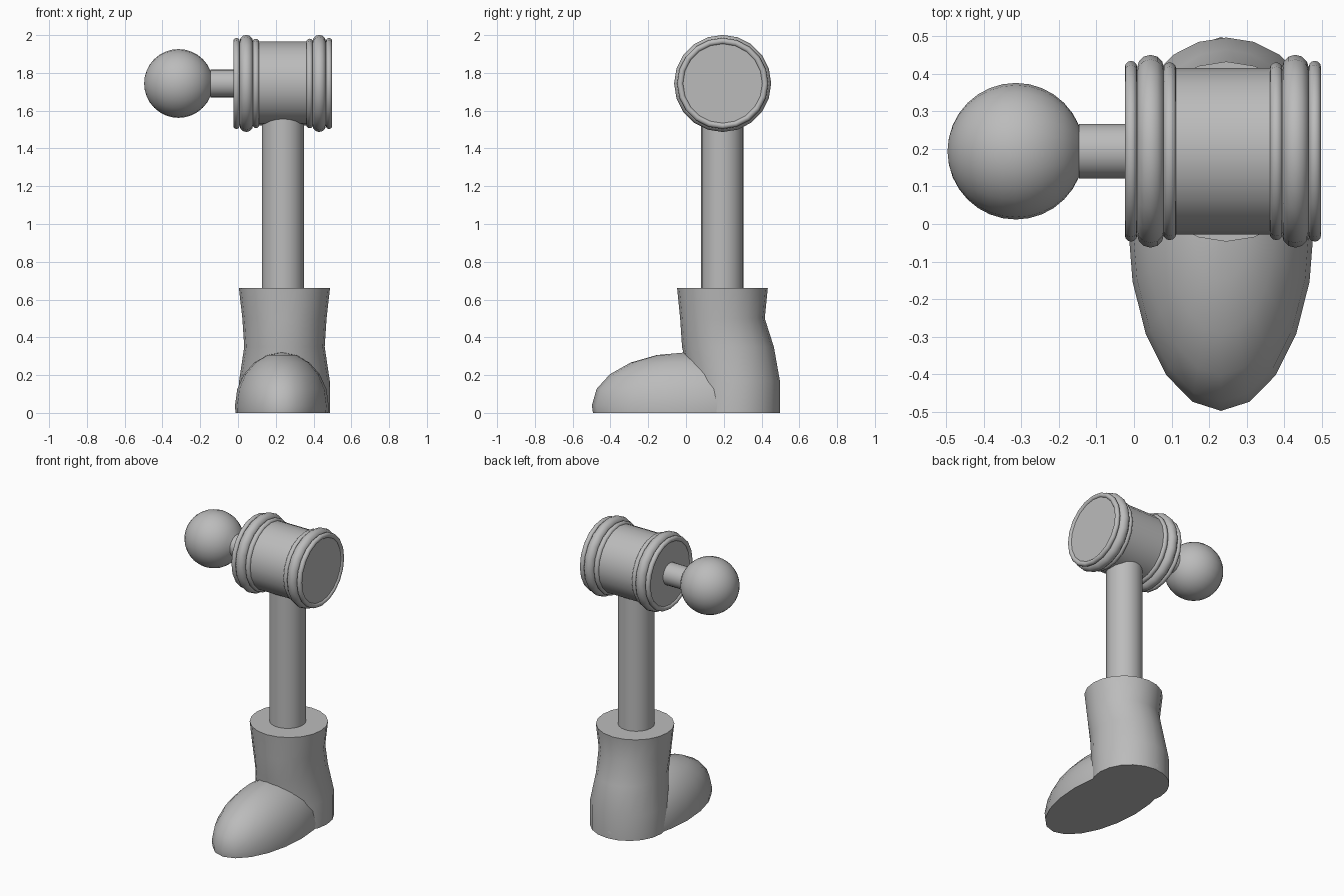
import bpy, bmesh, math
from mathutils import Vector

cube = bpy.data.objects.get("Cube")
if cube:
    bpy.data.objects.remove(cube, do_unlink=True)

grey = bpy.data.materials.new("plain grey")
grey.use_nodes = True
colour = (0.5, 0.5, 0.5, 1)
grey.diffuse_color = colour
grey.node_tree.nodes["Principled BSDF"].inputs["Base Color"].default_value = colour

HUB_Y, HUB_Z = 0.194, 1.744
SIDES = 20


def finish(obj, name):
    obj.name = name
    obj.data.materials.append(grey)
    bpy.ops.object.select_all(action='DESELECT')
    obj.select_set(True)
    bpy.context.view_layer.objects.active = obj
    bpy.ops.object.shade_smooth_by_angle(angle=math.radians(40))


def loft(name, rings, cap_start=True, cap_end=True):
    """Skin a list of equal-length point rings."""
    bm = bmesh.new()
    loops = [[bm.verts.new(p) for p in ring] for ring in rings]
    n = len(loops[0])
    for a, b in zip(loops, loops[1:]):
        for i in range(n):
            j = (i + 1) % n
            bm.faces.new((a[i], a[j], b[j], b[i]))
    if cap_start:
        bm.faces.new(loops[0][::-1])
    if cap_end:
        bm.faces.new(loops[-1])
    bmesh.ops.recalc_face_normals(bm, faces=bm.faces)
    mesh = bpy.data.meshes.new(name)
    bm.to_mesh(mesh)
    bm.free()
    obj = bpy.data.objects.new(name, mesh)
    bpy.context.collection.objects.link(obj)
    finish(obj, name)


def angles(n):
    return [2 * math.pi * i / n for i in range(n)]


def ring_x(x, r, n=SIDES):
    return [(x, HUB_Y + r * math.cos(a), HUB_Z + r * math.sin(a)) for a in angles(n)]


def ring_z(z, cx, cy, rx, ry, n=SIDES):
    return [(cx + rx * math.cos(a), cy + ry * math.sin(a), z) for a in angles(n)]


# Crank handle: ball and peg turned as one piece
ball_r, ball_x = 0.182, -0.315
ball = [ring_x(ball_x - ball_r * math.cos(t), max(ball_r * math.sin(t), 0.001), 24)
        for t in (math.pi * i / 16 * 2 / 2 for i in range(0, 15))]
loft("handle_ball_and_peg", ball + [ring_x(-0.146, 0.073, 24), ring_x(0.02, 0.073, 24)])

# Barrel head
loft("barrel", [ring_x(-0.015, 0.222), ring_x(0.489, 0.222)])

# Rounded bands, mirrored about the barrel's middle
MID = 0.237
for side, label in ((-1, "right"), (1, "left")):
    for offset, outer, tube, band in ((0.245, 0.241, 0.0165, "outer"),
                                      (0.193, 0.257, 0.036, "middle"),
                                      (0.142, 0.237, 0.0175, "inner")):
        bpy.ops.mesh.primitive_torus_add(
            location=(MID + side * offset, HUB_Y, HUB_Z), rotation=(0, math.pi / 2, 0),
            major_segments=SIDES, minor_segments=12,
            major_radius=outer - tube, minor_radius=tube)
        finish(bpy.context.object, f"{label}_{band}_band")

# Leg shaft
loft("leg_shaft", [ring_z(z, 0.238, 0.192, 0.112, 0.112) for z in (0.6, 1.65)])

# Boot upper, from sole to cuff
sections = [(0.0, 0.257, 0.24, 0.24), (0.17, 0.257, 0.24, 0.24),
            (0.35, 0.222, 0.213, 0.243), (0.5, 0.193, 0.223, 0.224),
            (0.66, 0.193, 0.241, 0.24)]
loft("boot_upper", [ring_z(z, 0.246, cy, rx, ry) for z, cy, rx, ry in sections])

# Boot toe: stretched dome sliced flat at the ground
CENTRE_Z, HEIGHT = 0.04, 0.28
dome = []
for z in [0] + [CENTRE_Z + HEIGHT * math.sin(math.radians(d)) for d in (0, 18, 36, 54, 72, 89.5)]:
    s = math.sqrt(1 - ((z - CENTRE_Z) / HEIGHT) ** 2)
    dome.append(ring_z(z, 0.232, 0.0, 0.248 * s, 0.498 * s))
loft("boot_toe", dome)
